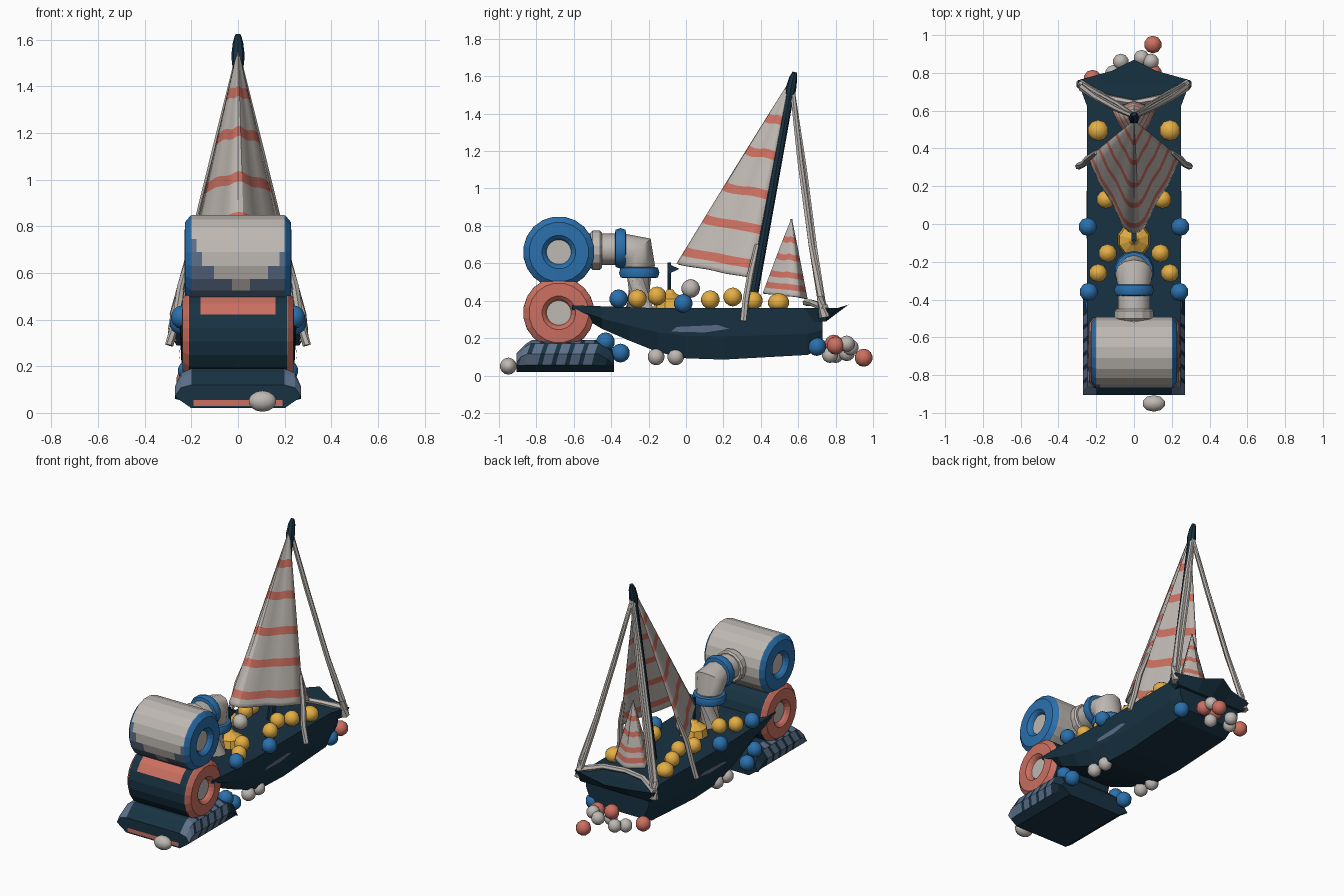
import bpy, bmesh, math
from mathutils import Vector

if "Cube" in bpy.data.objects:
    bpy.data.objects.remove(bpy.data.objects["Cube"])

def lin(c):
    c /= 255
    return c / 12.92 if c <= 0.04045 else ((c + 0.055) / 1.055) ** 2.4

MATS = {}
for name, rgb in {"navy": (24, 50, 66), "white": (190, 184, 178), "salmon": (203, 111, 96),
                  "blue": (42, 112, 173), "gold": (228, 174, 68), "slate": (92, 111, 137)}.items():
    MATS[name] = bpy.data.materials.new(name)
    MATS[name].diffuse_color = (*[lin(c) for c in rgb], 1)

def mesh_obj(name, verts, faces, mats, rule=None, recalc=True, smooth=None):
    """Make an object; rule(face) gives the material index of each face."""
    bm = bmesh.new()
    vs = [bm.verts.new(v) for v in verts]
    for f in faces:
        bm.faces.new([vs[i] for i in f])
    if recalc:
        bmesh.ops.recalc_face_normals(bm, faces=bm.faces)
    bm.normal_update()
    if rule:
        for f in bm.faces:
            f.material_index = rule(f.calc_center_median(), f.normal)
    me = bpy.data.meshes.new(name)
    bm.to_mesh(me)
    bm.free()
    for m in mats:
        me.materials.append(MATS[m])
    ob = bpy.data.objects.new(name, me)
    bpy.context.collection.objects.link(ob)
    if smooth:
        bpy.context.view_layer.objects.active = ob
        ob.select_set(True)
        bpy.ops.object.shade_smooth_by_angle(angle=math.radians(smooth))
        ob.select_set(False)
    return ob

def loft(name, rings, mats, rule=None, smooth=None):
    """Skin a row of equal rings and cap both ends."""
    n = len(rings[0])
    verts = [v for r in rings for v in r]
    faces = [(i*n + j, i*n + (j+1) % n, (i+1)*n + (j+1) % n, (i+1)*n + j)
             for i in range(len(rings) - 1) for j in range(n)]
    faces += [tuple(range(n)), tuple(range(len(verts) - n, len(verts)))]
    return mesh_obj(name, verts, faces, mats, rule, smooth=smooth)

def lathe(name, profile, origin, axis, sides, mats, rule=None, smooth=None):
    """Turn (distance along axis, radius) points round an axis."""
    q = Vector((0, 0, 1)).rotation_difference(Vector(axis))
    o = Vector(origin)
    rings = []
    for d, r in profile:
        rings.append([o + q @ Vector((r*math.cos(a), r*math.sin(a), d))
                      for a in [2*math.pi*(k + .5)/sides for k in range(sides)]])
    return loft(name, rings, mats, rule, smooth)

def tube(name, pts, radii, mat, sides=8, smooth=40):
    """Round tube through points, with a radius at each."""
    pts = [Vector(p) for p in pts]
    rings = []
    for i, p in enumerate(pts):
        t = (pts[min(i+1, len(pts)-1)] - pts[max(i-1, 0)]).normalized()
        q = Vector((0, 0, 1)).rotation_difference(t)
        rings.append([p + q @ Vector((radii[i]*math.cos(a), radii[i]*math.sin(a), 0))
                      for a in [2*math.pi*k/sides for k in range(sides)]])
    return loft(name, rings, [mat], smooth=smooth)

def ball(name, x, y, z, mat, r=0.05, sx=1.0, sy=1.0):
    prof = [(-r*math.cos(math.pi*k/7), max(r*math.sin(math.pi*k/7), 0.002)) for k in range(8)]
    ob = lathe(name, prof, (0, 0, 0), (0, 0, 1), 10, [mat], smooth=35)
    ob.location, ob.scale = (x, y, z), (sx, sy, 1)

# hull: blunt barge with a raked bow
hull = []
for y, w, zt, zb in [(-.61, .245, .375, .345), (-.45, .25, .37, .25), (-.3, .25, .365, .185),
                     (-.15, .25, .36, .125), (0, .25, .36, .092), (.2, .25, .36, .085),
                     (.65, .25, .36, .11), (.73, .24, .36, .15)]:
    zm = zb + .45*(zt - zb)
    half = [(w, zt), (w*.97, zm), (w*.8, zb)]
    hull.append([(x, y, z) for x, z in half] + [(-x, y, z) for x, z in reversed(half)])
loft("hull", hull, ["navy"])
for s in (1, -1):
    mesh_obj("hull_side_patch", [(s*.25, -.08, .235), (s*.249, .1, .23), (s*.251, .23, .25),
             (s*.252, .17, .27), (s*.252, -.05, .26)], [(0, 1, 2, 3, 4)], ["slate"], recalc=False)

# flared stern deck with a raised point
outline = [(.24, .6), (.3, .76), (.12, .81), (0, .87), (-.12, .81), (-.3, .76), (-.24, .6)]
loft("stern_deck", [[(x*.88, min(y, .75), .29) for x, y in outline],
                    [(x, y, .36 + (.02 if y > .84 else 0)) for x, y in outline]], ["navy"])

# two stacked drums with ring ends
def drum(name, z, w, body, ring, rule):
    end = [(-w+.03, .002), (-w+.03, .066), (-w+.015, .074), (-w, .09), (-w+.003, .16),
           (-w+.025, .187), (-w+.03, .19)]
    prof = end + [(w*k/9, .191) for k in range(-7, 8)] + [(-d, r) for d, r in reversed(end)]
    def colour(c, n):
        r = math.hypot(c.y + .68, c.z - z)
        if abs(c.x) > w - .031 and r < .066:
            return 2
        if abs(c.x) > w - .0305:
            return 1
        return rule(c)
    lathe(name, prof, (0, -.68, z), (1, 0, 0), 20, [body, ring, "white", "slate"], colour)

drum("upper_drum", .66, .23, "white", "blue",
     lambda c: 3 if c.z < .545 + 4.4*c.x**2 - .1*c.x and c.y < -.66 else 0)
drum("lower_drum", .335, .24, "navy", "salmon",
     lambda c: 1 if (c.z > .44 and c.y < -.72 and abs(c.x) < .16) else 0)

# tracked base with slanted side stripes
base = []
ys = [-.905, -.88] + [-.85 + .024*k for k in range(17)] + [-.42, -.385]
for i, y in enumerate(ys):
    t = {0: .12, 1: .17, len(ys)-2: .145, len(ys)-1: .1}.get(i, .19)
    half = [(.2, t, .025), (.245, t*.9, .02), (.27, t*.6, 0), (.25, .055, -.015), (.2, .02, -.02)]
    k = 0 if i in (0, len(ys)-1) else 1
    base.append([(x, y + k*d, z) for x, z, d in half] + [(-x, y + k*d, z) for x, z, d in reversed(half)])
def base_rule(c, n):
    if abs(c.x) > .22 and c.z > .06:
        if c.y < -.84:
            return 1
        k = int((c.y + .85) / .024)
        return 1 if c.y < -.46 and k % 3 else 0
    return 0
loft("track_base", base, ["navy", "slate"], base_rule)
mesh_obj("base_front_strip", [(-.19, -.907, .03), (.19, -.907, .03), (.19, -.907, .055), (-.19, -.907, .055)],
         [(0, 1, 2, 3)], ["salmon"], recalc=False)

# elbow pipe with flange and collars
tube("elbow_pipe", [(0, -.55, .675), (0, -.335, .675), (0, -.262, .663), (0, -.25, .585), (0, -.25, .34)],
     [.084, .084, .1, .084, .08], "white", 12)
lathe("pipe_flange", [(-.03, .095), (-.02, .105), (.02, .105), (.03, .095)], (0, -.48, .67), (0, 1, 0), 14, ["white"])
for nm, o, ax in (("pipe_collar_upper", (0, -.35, .68), (0, 1, 0)), ("pipe_collar_lower", (0, -.25, .55), (0, 0, 1))):
    lathe(nm, [(-.03, .08), (-.026, .1), (0, .108), (.026, .1), (.03, .08)], o, ax, 14, ["blue"], smooth=40)

# raked mast and tip
tube("mast", [(0, .345, .34), (0, .455, .95), (0, .555, 1.5)], [.024, .024, .022], "navy")
tube("mast_tip", [(0, .55, 1.47), (0, .56, 1.53), (0, .573, 1.59), (0, .582, 1.622)], [.022, .029, .022, .012], "navy")

# striped sails: pleated shells with a soft front edge, coloured row by row
def sail(name, apex, spine, corner, stripes, band, rows, cols, pleat):
    a, s, c = Vector(apex), Vector(spine), Vector(corner)
    verts, faces, idx = [], [], []
    for i in range(rows + 1):
        v = .02 + .98*i/rows
        for j in range(cols + 1):
            u = 2*j/cols - 1
            w = (math.sqrt(u*u + .03) - .173) / .842
            p = a.lerp(s.lerp(c, w), v)
            p.x = u*c.x*v
            p.y += pleat*v*(math.cos(abs(u)*math.pi*4) - 1)
            p.z += .012*math.sin(u*9 + 1)*min(1, 2*v)*(1 - v)
            verts.append(p)
    n = cols + 1
    for i in range(rows):
        for j in range(cols):
            faces.append((i*n + j, (i+1)*n + j, (i+1)*n + j+1, i*n + j+1))
            v = .02 + .98*(i + .5)/rows
            idx.append(int(any(abs(v - k) < band for k in stripes)))
    ob = mesh_obj(name, verts, faces, ["white", "salmon"], recalc=False, smooth=30)
    for f, k in zip(ob.data.polygons, idx):
        f.material_index = k
    m = ob.modifiers.new("thickness", "SOLIDIFY")
    m.thickness = .01

sail("main_sail", (0, .55, 1.57), (0, -.05, .6), (.245, .35, .525),
     (.19, .385, .575, .76, .93), .024, 44, 16, .012)
sail("small_sail_front", (0, .565, .845), (0, .41, .44), (.115, .6, .42), (.3, .52, .72, .9), .04, 26, 8, .004)
sail("small_sail_back", (0, .565, .845), (0, .65, .41), (-.115, .6, .42), (.3, .52, .72, .9), .04, 26, 8, 0)

# rigging ropes, mirrored
for s in (1, -1):
    tube("back_stay", [(0, .57, 1.52), (s*.09, .61, 1.15), (s*.2, .67, .7), (s*.275, .72, .42), (s*.28, .74, .31)],
         [.014, .016, .017, .02, .028], "white", 6)
    tube("inner_stay", [(0, .575, 1.5), (s*.085, .635, 1.1), (s*.185, .69, .68), (s*.27, .74, .35)],
         [.011, .013, .013, .015], "white", 6)
    tube("sail_stay", [(s*.2, .38, .7), (s*.245, .345, .54), (s*.265, .32, .4), (s*.295, .305, .29)],
         [.012, .018, .018, .018], "white", 6)
    tube("stern_rail", [(s*.29, .745, .36), (s*.15, .67, .39), (0, .64, .39)], [.022, .018, .018], "white", 6)

# flag on a small gold stand
lathe("flag_stand", [(0, .09), (.05, .08), (.08, .03), (.1, .015)], (0, -.085, .36), (0, 0, 1), 10, ["gold"])
tube("flag_pole", [(0, -.09, .42), (0, -.09, .605)], [.01, .01], "navy", 6)
loft("flag", [[(x, -.09, .595), (x, -.035, .57), (x, -.09, .545)] for x in (-.012, .012)], ["navy"])

# floats and cargo balls, mirrored pairs
for s in (1, -1):
    for x, y, z in [(.19, -.26, .41), (.14, -.155, .425), (.15, .13, .405), (.12, .25, .42), (.15, .36, .4)]:
        ball("gold_ball", s*x, y, z, "gold", .05)
    ball("gold_ball_large", s*.19, .495, .39, "gold", .05, 1.15, 1.15)
    for x, y, z in [(.24, -.36, .41), (.245, -.015, .385), (.21, -.43, .18), (.21, -.35, .12)]:
        ball("blue_float", s*x, y, z, "blue", .05)
    for y in (-.16, -.055):
        ball("keel_float", s*.19, y, .1, "white", .045)
ball("stern_float", .2, .7, .155, "blue", .05)
ball("deck_ball", 0, .025, .465, "white", .05)
ball("front_float", .105, -.95, .05, "white", .045, 1.4)

# trailing cluster behind the stern
for x, y, z, m in [(.1, .95, .095, "salmon"), (-.22, .77, .14, "salmon"), (.1, .8, .16, "salmon"),
                   (-.07, .86, .12, "white"), (.04, .88, .15, "white"), (.09, .86, .17, "white"),
                   (-.11, .8, .11, "white"), (0, .79, .17, "salmon"), (.02, .77, .11, "white")]:
    ball("trailing_ball", x, y, z, m, .048 if m == "salmon" else .043)

for m in bpy.data.materials:
    if m.users and not m.is_grease_pencil:
        m.use_nodes = True
        m.node_tree.nodes["Principled BSDF"].inputs["Base Color"].default_value = m.diffuse_color
